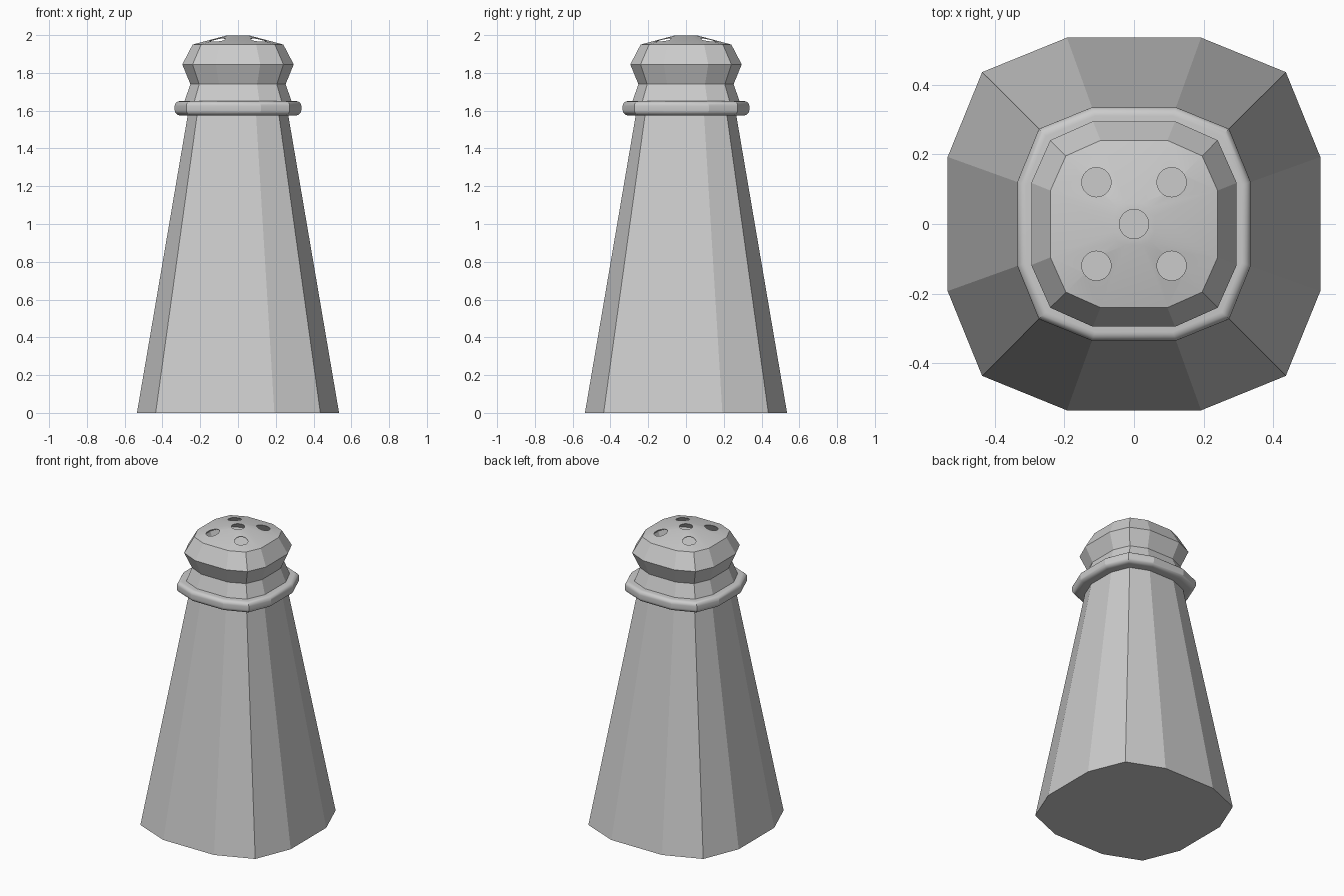
import bpy
import bmesh
import math

cube = bpy.data.objects.get("Cube")
if cube:
    bpy.data.objects.remove(cube, do_unlink=True)

grey = bpy.data.materials.new("light grey")
grey.use_nodes = True
colour = (0.6, 0.6, 0.6, 1)
grey.diffuse_color = colour
grey.node_tree.nodes["Principled BSDF"].inputs["Base Color"].default_value = colour


def section(half, z, side):
    """Twelve-sided rounded square: side is the half length of each main facet."""
    points = []
    for quarter in range(4):
        c, s = round(math.cos(quarter * math.pi / 2)), round(math.sin(quarter * math.pi / 2))
        for x, y in ((1, -side), (1, side), (0.815, 0.815)):
            points.append((half * (x * c - y * s), half * (x * s + y * c), z))
    return points


def loft(name, profile, side=0.36, cap_bottom=False, peak=None, closed=False):
    """Skin a (half width, height) profile around the twelve-sided section."""
    bm = bmesh.new()
    rings = [[bm.verts.new(p) for p in section(h, z, side)] for h, z in profile]
    pairs = list(zip(rings, rings[1:]))
    if closed:
        pairs.append((rings[-1], rings[0]))
    n = len(rings[0])
    for low, high in pairs:
        for i in range(n):
            j = (i + 1) % n
            bm.faces.new((low[i], low[j], high[j], high[i]))
    if cap_bottom:
        bm.faces.new(rings[0][::-1])
    if peak:
        top = bm.verts.new((0, 0, peak))
        for i in range(n):
            bm.faces.new((rings[-1][i], rings[-1][(i + 1) % n], top))
    mesh = bpy.data.meshes.new(name)
    bm.to_mesh(mesh)
    bm.free()
    mesh.materials.append(grey)
    obj = bpy.data.objects.new(name, mesh)
    bpy.context.collection.objects.link(obj)
    return obj


def select(obj):
    bpy.ops.object.select_all(action='DESELECT')
    obj.select_set(True)
    bpy.context.view_layer.objects.active = obj


# Tapered body, hollow and open under the cap
body = loft("body", [(0.535, 0), (0.262, 1.6)], cap_bottom=True)

# Rounded collar with a soft outer rim
collar_profile = [(0.25, 1.575), (0.305, 1.575)]
for step in range(6):
    a = math.radians(-75 + step * 15)
    collar_profile.append((0.305 + 0.03 * math.cos(a), 1.602 + 0.027 * math.sin(a)))
for step in range(6):
    a = math.radians(step * 15)
    collar_profile.append((0.31 + 0.025 * math.cos(a), 1.625 + 0.025 * math.sin(a)))
collar_profile += [(0.31, 1.65), (0.25, 1.65)]
collar = loft("collar", collar_profile, closed=True)

# Waisted cap with a shallow domed top, made as a thin shell
cap = loft("cap", [(0.287, 1.64), (0.252, 1.74), (0.295, 1.845), (0.24, 1.95), (0.06, 1.998)],
           side=0.4, peak=2.0)
shell = cap.modifiers.new("shell", 'SOLIDIFY')
shell.thickness = 0.004
shell.offset = -1
select(cap)
bpy.ops.object.modifier_apply(modifier=shell.name)

# Pouring holes: one in the middle and four around it
spots = [(0, 0)] + [(x, y) for x in (-0.108, 0.108) for y in (-0.12, 0.12)]
for x, y in spots:
    bpy.ops.mesh.primitive_cylinder_add(vertices=32, radius=0.042, depth=0.16, location=(x, y, 1.98))
    cutter = bpy.context.object
    cutter.name = "hole_cutter"
    cutter.hide_render = True
    cutter.data.materials.append(grey)
    select(cap)
    cut = cap.modifiers.new("hole", 'BOOLEAN')
    cut.operation = 'DIFFERENCE'
    cut.solver = 'EXACT'
    cut.object = cutter
    bpy.ops.object.modifier_apply(modifier=cut.name)
    bpy.data.objects.remove(cutter, do_unlink=True)

# Flat facets, soft collar rim and dome
for obj in (body, collar, cap):
    select(obj)
    bpy.ops.object.shade_smooth_by_angle(angle=math.radians(20))
